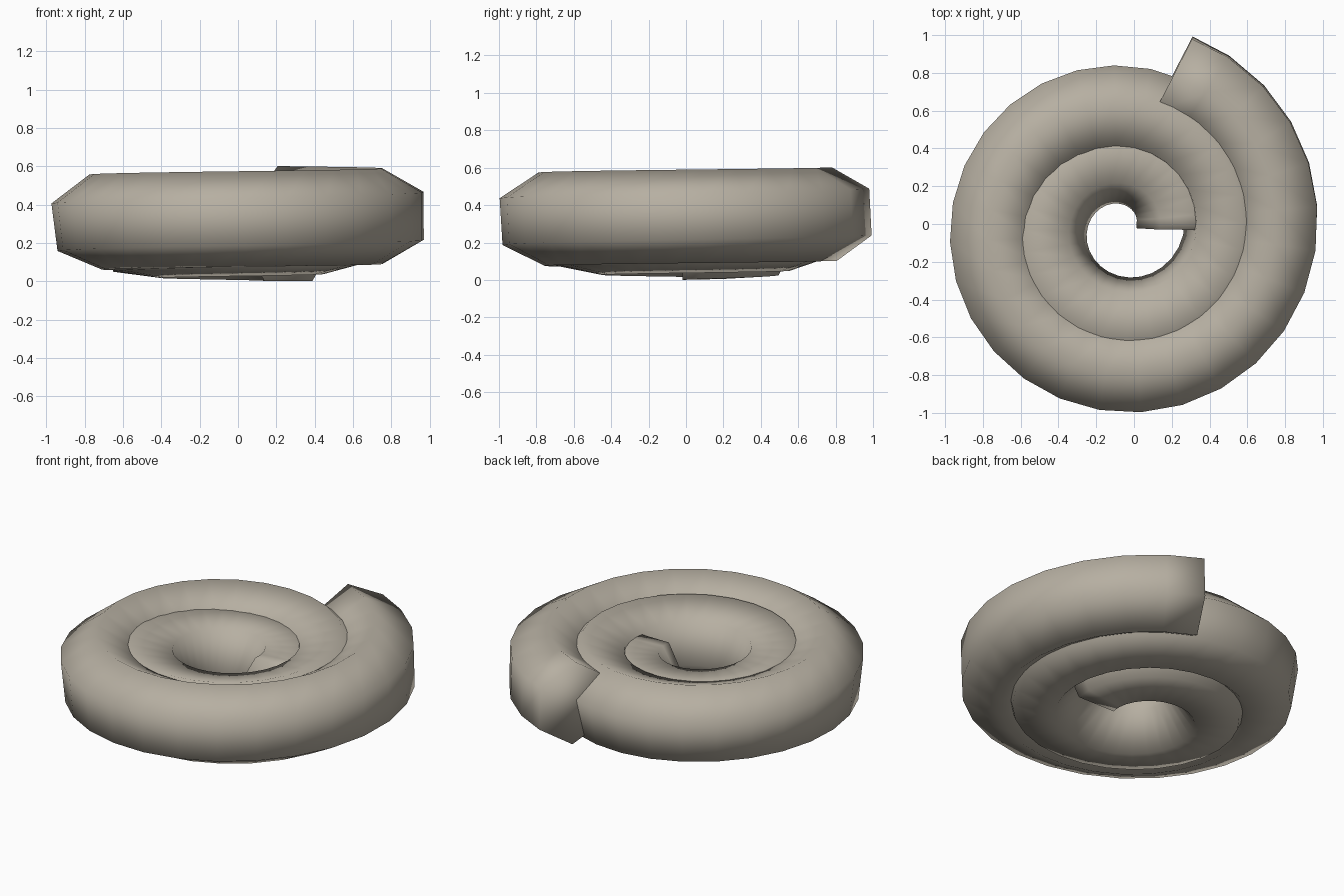
import bpy, bmesh, math
from mathutils import Vector

if "Cube" in bpy.data.objects:
    bpy.data.objects.remove(bpy.data.objects["Cube"])

TURNS, STEPS, SIDES, TUBE = 2.2, 61, 6, 0.25
CENTRE = Vector((-0.0555, -0.024, 0.217))


def path_point(turn):
    """Point on the slowly rising, evenly widening spiral."""
    a, r = math.tau * turn, 0.3185 + 0.246 * turn
    return CENTRE + Vector((r * math.cos(a), r * math.sin(a), 0.0612 * turn))


turns = [TURNS * i / STEPS for i in range(STEPS + 1)]
path = [path_point(t) for t in turns]

# Sweep a six-sided section along the spiral, untwisting as it goes outward
bm = bmesh.new()
rings = []
for i, (turn, p) in enumerate(zip(turns, path)):
    ahead = (path[min(i + 1, STEPS)] - p).normalized()
    behind = (p - path[max(i - 1, 0)]).normalized()
    tangent = (ahead + behind).normalized()
    side = tangent.cross(Vector((0, 0, 1))).normalized()
    up = side.cross(tangent)
    tilt = math.radians(30 - 15 * turn)
    ring = []
    for k in range(SIDES):
        a = math.pi / 2 - tilt + math.tau * k / SIDES
        ring.append(bm.verts.new(p + TUBE * (side * math.cos(a) + up * math.sin(a))))
    rings.append(ring)

for r0, r1 in zip(rings, rings[1:]):
    for k in range(SIDES):
        n = (k + 1) % SIDES
        bm.faces.new((r0[k], r0[n], r1[n], r1[k]))

# Closed ends
bm.faces.new(rings[0])
bm.faces.new(rings[-1])
bmesh.ops.recalc_face_normals(bm, faces=bm.faces)
for f in bm.faces:
    f.smooth = True

mesh = bpy.data.meshes.new("spiral_coil")
bm.to_mesh(mesh)
bm.free()

clay = bpy.data.materials.new("warm grey")
clay.diffuse_color = (0.47, 0.43, 0.36, 1)
clay.use_nodes = True
clay.node_tree.nodes["Principled BSDF"].inputs["Base Color"].default_value = clay.diffuse_color
mesh.materials.append(clay)
bpy.context.collection.objects.link(bpy.data.objects.new("spiral_coil", mesh))
